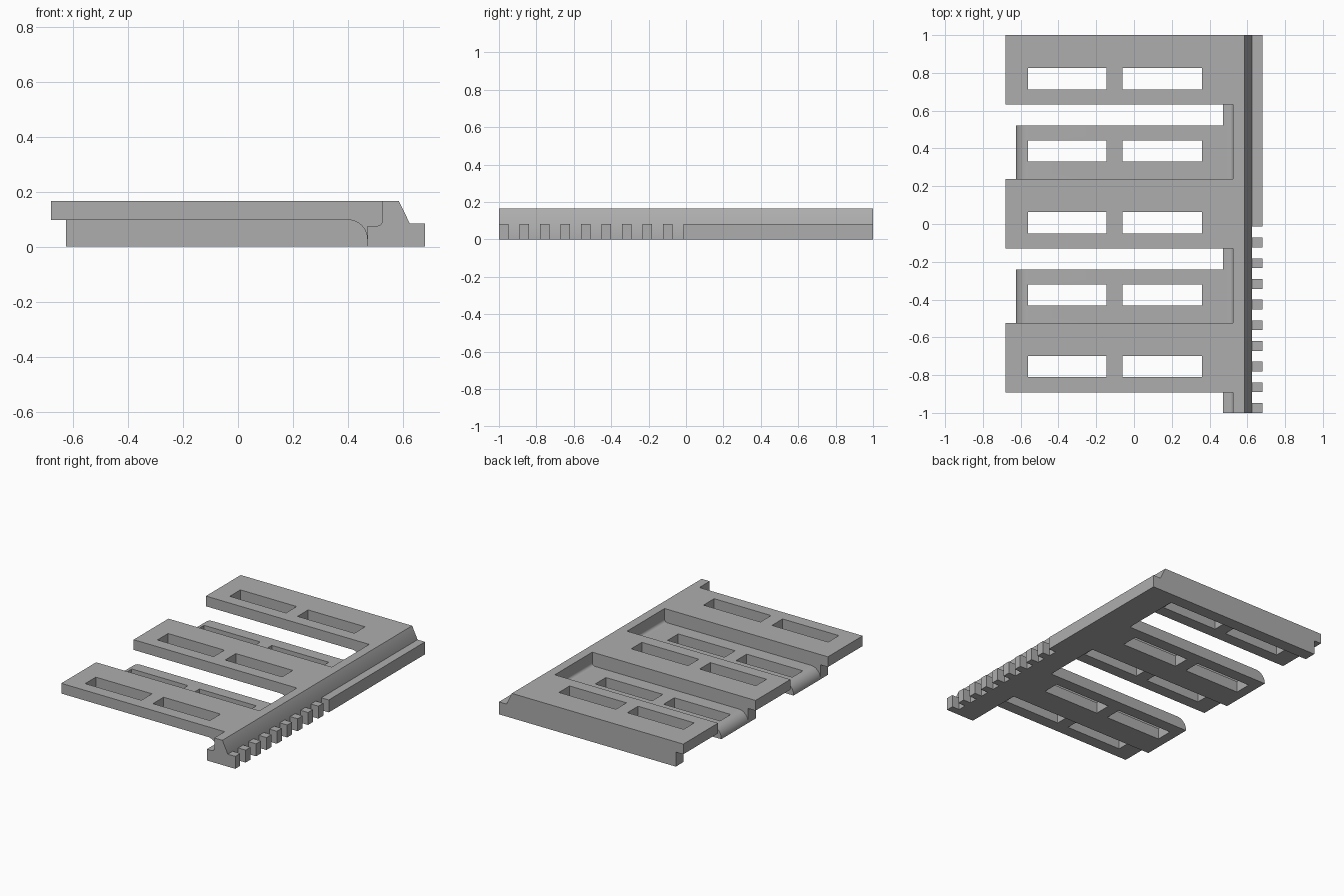
import bpy, bmesh, math

cube = bpy.data.objects.get("Cube")
if cube:
    bpy.data.objects.remove(cube, do_unlink=True)

grey = bpy.data.materials.new("plain grey")
grey.use_nodes = True
colour = (0.42, 0.42, 0.42, 1)
grey.diffuse_color = colour
grey.node_tree.nodes["Principled BSDF"].inputs["Base Color"].default_value = colour


def extrude(bm, profile, y0, y1):
    """Sweep an x-z profile from y0 to y1 as a closed solid."""
    a = [bm.verts.new((x, y0, z)) for x, z in profile]
    b = [bm.verts.new((x, y1, z)) for x, z in profile]
    n = len(profile)
    bm.faces.new(a)
    bm.faces.new(b[::-1])
    for i in range(n):
        j = (i + 1) % n
        bm.faces.new((a[j], a[i], b[i], b[j]))


def make(name, solids):
    """Build one object from (profile, y0, y1) solids."""
    bm = bmesh.new()
    for profile, y0, y1 in solids:
        extrude(bm, profile, y0, y1)
    bmesh.ops.recalc_face_normals(bm, faces=bm.faces)
    mesh = bpy.data.meshes.new(name)
    bm.to_mesh(mesh)
    bm.free()
    mesh.materials.append(grey)
    ob = bpy.data.objects.new(name, mesh)
    bpy.context.collection.objects.link(ob)
    return ob


def rect(x0, x1, z0, z1):
    return [(x0, z0), (x1, z0), (x1, z1), (x0, z1)]


def arc(cx, cz, r, start, end, steps=10):
    angles = [math.radians(start + (end - start) * i / steps) for i in range(steps + 1)]
    return [(cx + r * math.cos(t), cz + r * math.sin(t)) for t in angles]


TOP, UNDER, LEDGE, RACK = 0.165, 0.097, 0.075, 0.083
WALL, INNER, STEP, TIP = 0.525, 0.47, 0.625, -0.625
PITCH, WIDTH, WEB, REACH = 0.762, 0.367, 0.285, 0.65
starts = [1 - WIDTH - PITCH * i for i in range(3)]

# Spine: ledge with a small fillet, tall ridge and sloped outer side
spine_profile = ([(INNER, 0), (STEP, 0), (STEP, RACK), (0.585, TOP), (WALL, TOP)]
                 + arc(WALL - 0.02, LEDGE + 0.02, 0.02, 0, -90) + [(INNER, LEDGE)])
spine = make("spine", [(spine_profile, -1, 1)])

# Rack: solid rail on the back half, teeth on the front half
tooth_pitch, tooth_width = 0.1095, 0.052
rack_profile = rect(STEP, 0.68, 0, RACK)
rail_start = -1 + 9 * tooth_pitch
make("rail", [(rack_profile, rail_start, 1)])
make("teeth", [(rack_profile, -1 + i * tooth_pitch, -1 + i * tooth_pitch + tooth_width)
               for i in range(9)])

# Upper fingers: overhanging plates curving down into the spine
r = 0.07
finger_profile = ([(-0.68, TOP), (-0.68, UNDER)]
                  + arc(INNER - r, UNDER - r, r, 90, 0)
                  + [(WALL, UNDER - r), (WALL, TOP)])
fingers = make("upper_fingers", [(finger_profile, s, s + WIDTH) for s in starts])

# Webs joining each upper finger to its lower tongue
make("webs", [(rect(TIP, INNER, 0, UNDER), s + WEB, s + WIDTH) for s in starts])

# Lower tongues with rounded tips
tongue_profile = ([(INNER, 0), (INNER, LEDGE)]
                  + arc(TIP + r, LEDGE - r, r, 90, 180) + [(TIP, 0)])
tongues = make("lower_tongues", [(tongue_profile, s + WIDTH, s + REACH) for s in starts[1:]])

# Through slots, two across in every finger and tongue
slots = []
for s in starts:
    for offset in (0.08, 0.459):
        if s + offset < 0.9:
            for x0, x1 in ((-0.56, -0.145), (-0.06, 0.36)):
                slots.append((rect(x0, x1, -0.1, 0.3), s + offset, s + offset + 0.112))
cutter = make("slot_cutter", slots)
cutter.hide_render = True
for ob in (fingers, tongues):
    mod = ob.modifiers.new("slots", 'BOOLEAN')
    mod.operation = 'DIFFERENCE'
    mod.solver = 'EXACT'
    mod.object = cutter
    bpy.context.view_layer.objects.active = ob
    bpy.ops.object.modifier_apply(modifier=mod.name)
bpy.data.objects.remove(cutter, do_unlink=True)

# Smooth the curved fillets only
bpy.ops.object.select_all(action='DESELECT')
for ob in (spine, fingers, tongues):
    ob.select_set(True)
bpy.context.view_layer.objects.active = spine
bpy.ops.object.shade_smooth_by_angle(angle=math.radians(30))
